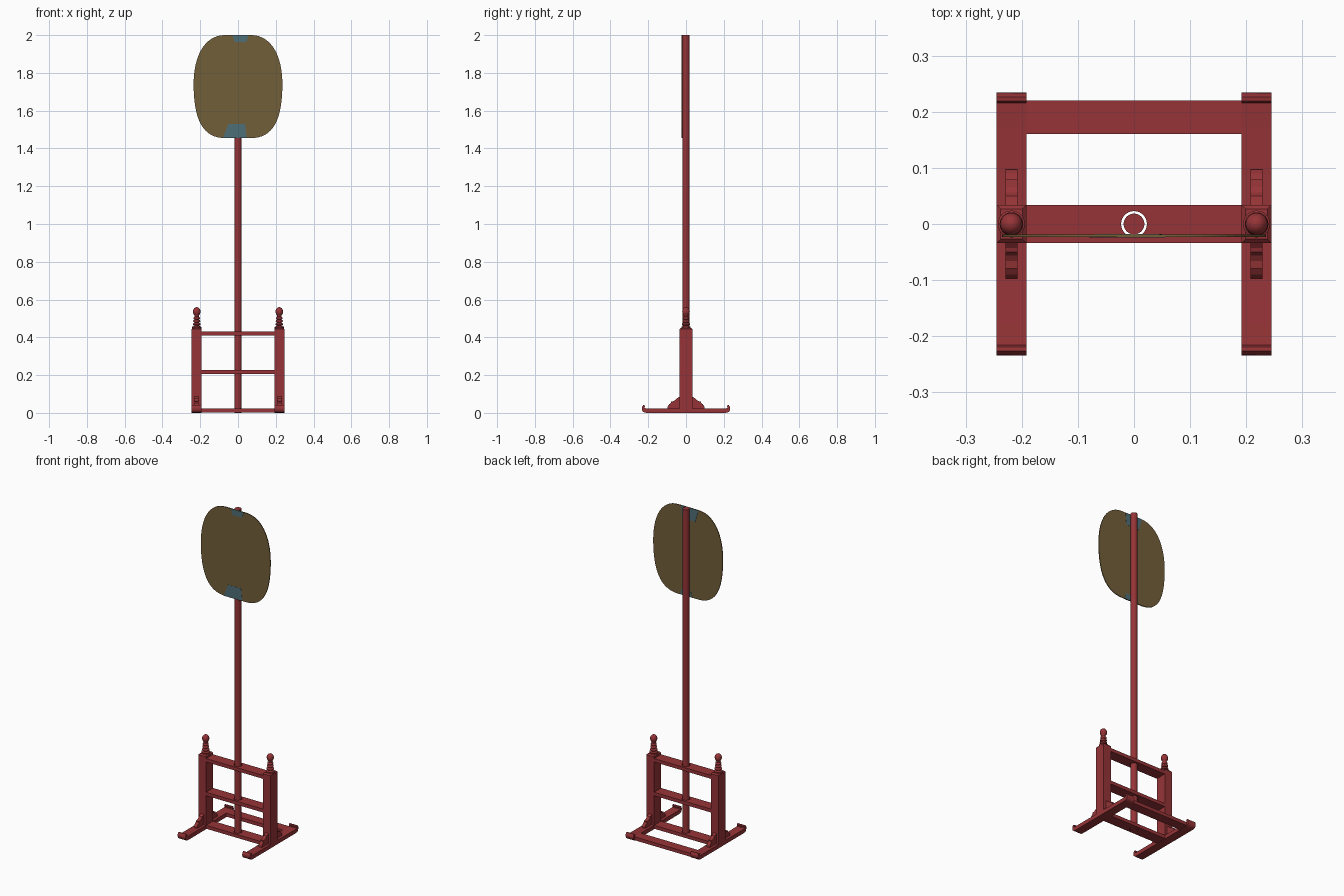
import bpy, bmesh, math
from mathutils import Vector

if "Cube" in bpy.data.objects:
    bpy.data.objects.remove(bpy.data.objects["Cube"])


def material(name, rgb):
    m = bpy.data.materials.new(name)
    m.diffuse_color = (*rgb, 1)
    m.use_nodes = True
    m.node_tree.nodes["Principled BSDF"].inputs["Base Color"].default_value = m.diffuse_color
    return m


RED = material("red_lacquer", (0.305, 0.034, 0.038))
BROWN = material("olive_brown_panel", (0.171, 0.114, 0.042))
BLUE = material("slate_blue", (0.076, 0.156, 0.181))


def finish(name, bm, mat, smooth=False):
    bmesh.ops.recalc_face_normals(bm, faces=bm.faces)
    me = bpy.data.meshes.new(name)
    bm.to_mesh(me)
    bm.free()
    ob = bpy.data.objects.new(name, me)
    bpy.context.collection.objects.link(ob)
    me.materials.append(mat)
    if smooth:
        bpy.ops.object.select_all(action='DESELECT')
        ob.select_set(True)
        bpy.context.view_layer.objects.active = ob
        bpy.ops.object.shade_smooth_by_angle(angle=math.radians(35))
    return ob


def box(name, x, y, z, mat=RED, bevel=0.0):
    bm = bmesh.new()
    bmesh.ops.create_cube(bm, size=1)
    for v in bm.verts:
        v.co = [r[0] + (c + 0.5) * (r[1] - r[0]) for c, r in zip(v.co, (x, y, z))]
    if bevel:
        top = [e for e in bm.edges if all(v.co.z > z[1] - 1e-4 for v in e.verts)]
        bmesh.ops.bevel(bm, geom=top, offset=bevel, segments=1, affect='EDGES')
    return finish(name, bm, mat)


def prism(name, pts, vec, mat=RED, smooth=False):
    """Extrude a closed 3D outline along vec."""
    bm = bmesh.new()
    f = bm.faces.new([bm.verts.new(p) for p in pts])
    new = bmesh.ops.extrude_face_region(bm, geom=[f])["geom"]
    bmesh.ops.translate(bm, vec=vec, verts=[v for v in new if isinstance(v, bmesh.types.BMVert)])
    return finish(name, bm, mat, smooth)


def lathe(name, profile, x, segs=24):
    bm = bmesh.new()
    vs = [bm.verts.new((r, 0, z)) for r, z in profile]
    es = [bm.edges.new(p) for p in zip(vs, vs[1:])]
    bmesh.ops.spin(bm, geom=vs + es, cent=(0, 0, 0), axis=(0, 0, 1),
                   angle=2 * math.pi, steps=segs)
    bmesh.ops.remove_doubles(bm, verts=bm.verts, dist=1e-5)
    bmesh.ops.translate(bm, vec=(x, 0, 0), verts=bm.verts)
    return finish(name, bm, RED, True)


# central pole
lathe("pole", [(0, 0), (0.0185, 0), (0.0185, 2.0), (0, 2.0)], 0, 32)

# half outlines (y, z)
foot_half = [(-0.205, 0.0), (-0.222, 0.002), (-0.231, 0.01), (-0.234, 0.022), (-0.232, 0.034),
             (-0.226, 0.041), (-0.219, 0.04), (-0.216, 0.035), (-0.22, 0.03),
             (-0.218, 0.025), (-0.212, 0.024)]
bracket = [(-0.03, 0.02), (-0.097, 0.02), (-0.097, 0.034), (-0.09, 0.045), (-0.079, 0.053),
           (-0.079, 0.06), (-0.066, 0.062), (-0.056, 0.068), (-0.05, 0.077), (-0.043, 0.079),
           (-0.037, 0.084), (-0.03, 0.09)]

# turned finial profile: stacked rings and an egg on top
finial = [(0, 0.445), (0.024, 0.445), (0.024, 0.456), (0.015, 0.46)]
for zc, r in ((0.469, 0.021), (0.486, 0.019), (0.502, 0.017)):
    finial += [(0.012 + (r - 0.012) * math.sin(a), zc - 0.007 * math.cos(a))
               for a in [math.pi * i / 6 for i in range(7)]]
finial += [(0.011, 0.512)]
finial += [(0.02 * math.sin(a), 0.536 - 0.024 * math.cos(a))
           for a in [math.pi * (0.2 + 0.08 * i) for i in range(10)]] + [(0, 0.56)]

# both sides: foot, post, finial, brackets
for side, s in (("left", -1), ("right", 1)):
    x0, x1 = sorted((s * 0.192, s * 0.245))
    xc = s * 0.2185
    outline = foot_half + [(-y, z) for y, z in reversed(foot_half)]
    prism(f"{side}_foot", [(x0, y, z) for y, z in outline], (x1 - x0, 0, 0), RED, True)
    box(f"{side}_post", (x0, x1), (-0.034, 0.034), (0.001, 0.45), bevel=0.007)
    lathe(f"{side}_finial", finial, xc)
    for end, m in (("front", 1), ("back", -1)):
        prism(f"{side}_{end}_bracket", [(xc - 0.0105, m * y, z) for y, z in bracket], (0.021, 0, 0))

# back floor bar
box("back_floor_bar", (-0.2, 0.2), (0.16, 0.22), (0.003, 0.024))

# cross rails, each with a round hole for the pole
for name, z0, z1 in (("bottom", 0.003, 0.024), ("middle", 0.205, 0.226), ("top", 0.411, 0.432)):
    bm = bmesh.new()
    n = 32
    rings = []
    for z in (z0, z1):
        inner, outer = [], []
        for i in range(n):
            a = 2 * math.pi * i / n
            c, s = math.cos(a), math.sin(a)
            k = 0.034 / max(abs(c), abs(s))
            inner.append(bm.verts.new((0.023 * c, 0.023 * s, z)))
            # the square sides at +-x are stretched out to the posts
            ox = math.copysign(0.2, c) if abs(c) >= abs(s) - 1e-6 else k * c
            outer.append(bm.verts.new((ox, k * s, z)))
        rings.append((inner, outer))
    (ib, ob_), (it, ot) = rings
    for i in range(n):
        j = (i + 1) % n
        for q in ((ib[i], ib[j], ob_[j], ob_[i]), (it[i], it[j], ot[j], ot[i]),
                  (ib[i], ib[j], it[j], it[i]), (ob_[i], ob_[j], ot[j], ot[i])):
            bm.faces.new(q)
    finish(f"{name}_rail", bm, RED)


# rounded fan panel in front of the pole
def bezier(a, b, c, d, n=16):
    a, b, c, d = map(Vector, (a, b, c, d))
    return [a * (1 - t) ** 3 + 3 * b * t * (1 - t) ** 2 + 3 * c * t * t * (1 - t) + d * t ** 3
            for t in [i / n for i in range(n + 1)]]


half = bezier((0.07, 2.0), (0.17, 2.0), (0.235, 1.9), (0.235, 1.74))
half += bezier((0.235, 1.74), (0.235, 1.56), (0.19, 1.455), (0.07, 1.455))[1:]
fan = [(p.x, p.y) for p in half] + [(-p.x, p.y) for p in reversed(half)]
prism("fan_panel", [(x, -0.0235, z) for x, z in fan], (0, 0.005, 0), BROWN)

# painted blue patches, front and back
patches = {
    "front_top_patch": (-0.0245, [(-0.03, 2.0), (0.055, 2.0), (0.045, 1.965), (-0.018, 1.963)]),
    "front_bottom_patch": (-0.0245, [(-0.08, 1.455), (0.045, 1.455), (0.038, 1.53), (-0.05, 1.53)]),
    "back_top_patch": (-0.0185, [(-0.072, 2.0), (0.045, 2.0), (0.038, 1.925), (-0.05, 1.925)]),
    "back_bottom_patch": (-0.0185, [(-0.03, 1.455), (0.05, 1.455), (0.045, 1.49), (-0.018, 1.492)]),
}
for name, (y, pts) in patches.items():
    prism(name, [(x, y, z) for x, z in pts], (0, 0.001, 0), BLUE)
